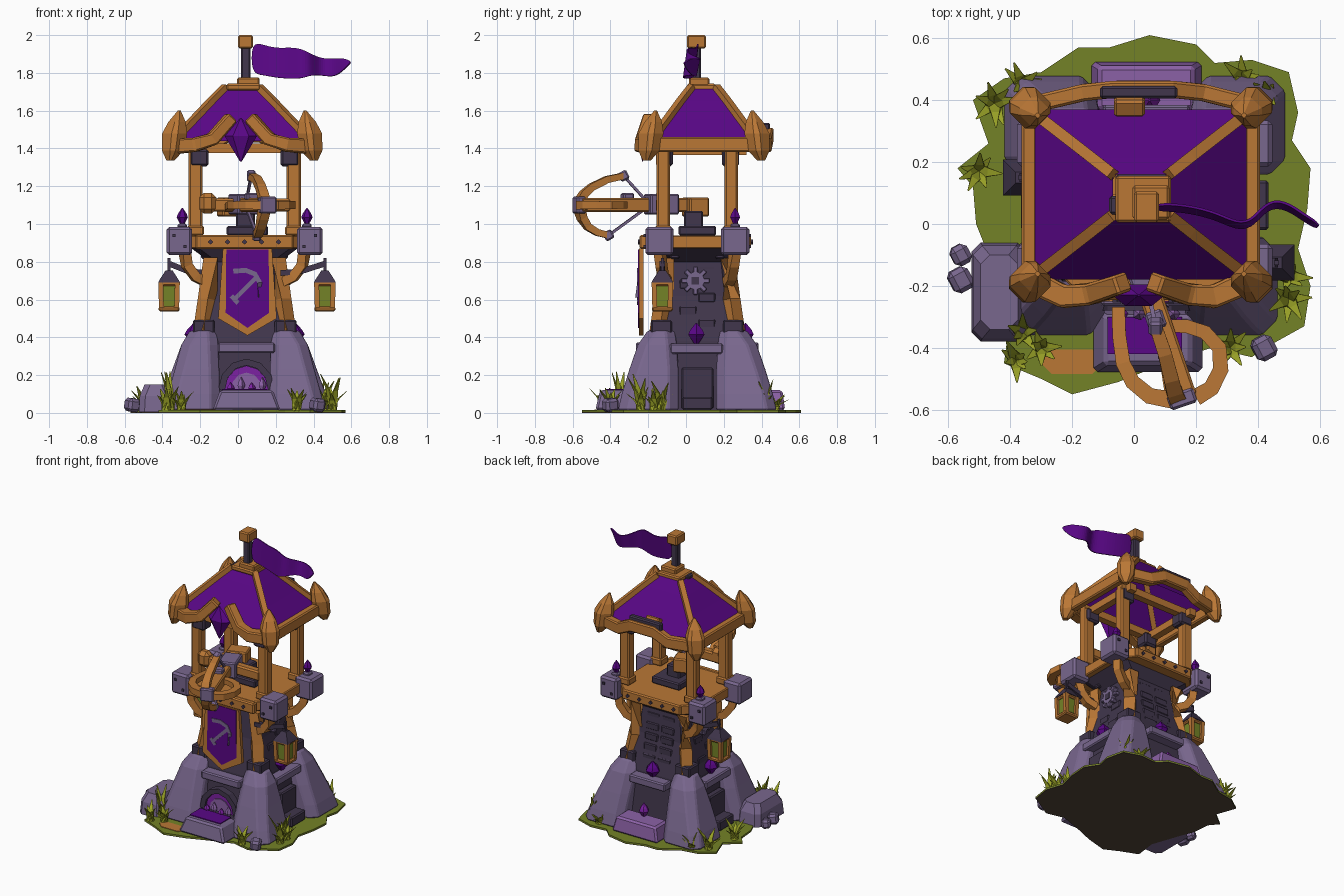
import bpy, bmesh, math, random
from mathutils import Vector, Matrix, Euler

random.seed(4)
old = bpy.data.objects.get("Cube")
if old:
    bpy.data.objects.remove(old)


def material(name, r, g, b):
    m = bpy.data.materials.new(name)
    m.use_nodes = True
    m.diffuse_color = (r, g, b, 1)
    m.node_tree.nodes["Principled BSDF"].inputs["Base Color"].default_value = (r, g, b, 1)
    return m


WOOD = material("warm wood", .49, .185, .036)
STONE = material("lilac stone", .19, .135, .27)
DARK = material("dark stone", .052, .037, .072)
PURPLE = material("royal purple", .1, .002, .24)
GLOW = material("bright violet", .2, .015, .36)
PALE = material("pale violet", .26, .12, .38)
MOSS = material("moss green", .175, .225, .02)
GRASS = material("grass green", .32, .36, .02)
SOIL = material("dark soil", .085, .06, .04)


def finish(name, bm, mat, bevel=0.0):
    bmesh.ops.recalc_face_normals(bm, faces=bm.faces[:])
    me = bpy.data.meshes.new(name)
    bm.to_mesh(me)
    bm.free()
    me.materials.append(mat)
    ob = bpy.data.objects.new(name, me)
    bpy.context.collection.objects.link(ob)
    if bevel:
        mod = ob.modifiers.new("edge wear", "BEVEL")
        mod.width, mod.segments = bevel, 1
    return ob


def skin(name, rings, mat, caps=True, bevel=0.0):
    """Join a list of equal-sized point rings into one solid."""
    bm = bmesh.new()
    vs = [[bm.verts.new(p) for p in r] for r in rings]
    n = len(vs[0])
    for a, b in zip(vs, vs[1:]):
        for i in range(n):
            bm.faces.new((a[i], a[(i + 1) % n], b[(i + 1) % n], b[i]))
    if caps:
        bm.faces.new(vs[0])
        bm.faces.new(vs[-1])
    return finish(name, bm, mat, bevel)


def rect(cx, cy, hx, hy, z, c=0.0):
    """Rectangle ring at height z, corners chamfered by c."""
    if not c:
        return [(cx + sx * hx, cy + sy * hy, z) for sx, sy in ((-1, -1), (1, -1), (1, 1), (-1, 1))]
    pts = [(-hx + c, -hy), (hx - c, -hy), (hx, -hy + c), (hx, hy - c),
           (hx - c, hy), (-hx + c, hy), (-hx, hy - c), (-hx, -hy + c)]
    return [(cx + x, cy + y, z) for x, y in pts]


def box(name, loc, size, mat, rot=(0, 0, 0), bevel=.008):
    bm = bmesh.new()
    bmesh.ops.create_cube(bm, size=1)
    mx = Matrix.Translation(loc) @ Euler(rot).to_matrix().to_4x4() @ Matrix.Diagonal((*size, 1))
    bmesh.ops.transform(bm, matrix=mx, verts=bm.verts)
    return finish(name, bm, mat, bevel)


def beam(name, path, w, h, mat, taper=1.0, bevel=0.0):
    """Sweep a w by h rectangle along a path."""
    P = [Vector(p) for p in path]
    rings = []
    for i, p in enumerate(P):
        t = (P[min(i + 1, len(P) - 1)] - P[max(i - 1, 0)]).normalized()
        s = t.cross(Vector((0, 0, 1)))
        s = s.normalized() if s.length > .1 else Vector((1, 0, 0))
        u = s.cross(t).normalized()
        k = (1 + (taper - 1) * i / (len(P) - 1)) / 2
        rings.append([p + s * w * k * a + u * h * k * b for a, b in ((-1, -1), (1, -1), (1, 1), (-1, 1))])
    return skin(name, rings, mat, bevel=bevel)


def gem(name, x, y, z, r, h, mat, sides=6, waist=.5):
    prof = ((.1, 0), (1, waist), (.75, waist + .2), (.08, 1))
    return skin(name, [[(x + r * k * math.cos(a * math.tau / sides), y + r * k * math.sin(a * math.tau / sides),
                         z + h * f) for a in range(sides)] for k, f in prof], mat)


def plate(name, pts, y, depth, mat):
    """Flat polygon facing the front."""
    return skin(name, [[(x, y, z) for x, z in pts], [(x, y + depth, z) for x, z in pts]], mat)


CORNERS = [(sx, sy) for sx in (-1, 1) for sy in (-1, 1)]
CX, CY = .035, .06

# Ground: lobed patch of moss over dark soil
outline = [(.05, .61), (.2, .58), (.26, .52), (.38, .53), (.5, .49), (.53, .36), (.51, .27), (.57, .18), (.56, .05),
           (.53, -.08), (.57, -.2), (.55, -.33), (.46, -.38), (.38, -.43), (.25, -.4), (.1, -.45), (-.05, -.51),
           (-.2, -.55), (-.3, -.5), (-.42, -.45), (-.4, -.3), (-.47, -.1), (-.51, 0), (-.52, .12), (-.57, .18),
           (-.47, .26), (-.52, .4), (-.42, .47), (-.3, .49), (-.18, .57), (-.08, .57)]
for name, z0, z1, m in (("soil_underside", 0, .004, SOIL), ("moss_ground", .004, .014, MOSS)):
    skin(name, [[(x, y, z) for x, y in outline] for z in (z0, z1)], m)
skin("dirt_patch", [rect(-.2, -.445, .1, .04, z, .035) for z in (.012, .018)], WOOD)

# Dark stone core, curving in towards the platform
core = ((.3, .28, .014), (.26, .245, .38), (.24, .225, .46), (.205, .185, .62), (.185, .165, .8), (.28, .21, .87))
skin("tower_core", [rect(CX, CY, a, b, z, .04) for a, b, z in core], DARK)
for row in range(5):
    z = .47 + row * .07
    k = .238 - row * .013
    for sx in (-1, 1):
        box("raised_brick", (CX + sx * (k - .012), CY + .05 * (-1) ** row, z), (.03, .09, .05), DARK, bevel=.006)
        box("raised_brick", (CX + .06 * sx * (-1) ** row, CY + k - .03, z), (.1, .03, .05), DARK, bevel=.006)

# Corner buttresses, timber posts and braces
for sx, sy in CORNERS:
    def at(dx, dy, z):
        return (CX + sx * dx, CY + sy * dy, z)
    out = .025 if sy > 0 else 0
    prof = ((.28 + out, .26, .15, .16, .014), (.268 + out, .25, .138, .15, .1), (.252 + out / 2, .23, .118, .13, .23),
            (.237, .212, .098, .103, .36), (.217, .19, .073, .073, .435))
    skin("corner_buttress", [rect(CX + sx * x, CY + sy * y, a, b, z, .05) for x, y, a, b, z in prof], STONE, bevel=.008)
    box("dark_plinth", at(.217, .19, .455), (.115, .11, .075), DARK)
    beam("shaft_post", [at(.22, .2, .43), at(.195, .175, .6), at(.18, .16, .82)], .075, .075, WOOD)
    beam("curved_brace", [at(.2, .16, .69), at(.26, .18, .72), at(.305, .19, .78), at(.32, .2, .87)], .05, .05, WOOD)
    box("corner_block", at(.345, .2, .91), (.135, .15, .15), STONE, bevel=.014)
    for d in (-.03, .03):
        box("block_rivet", at(.345 + d, .278, .91 + d), (.016, .012, .016), DARK, bevel=0)
    box("roof_post", at(.26, .18, 1.15), (.075, .07, .5), WOOD, bevel=.01)
    box("post_foot", at(.26, .18, .965), (.09, .09, .05), WOOD)
    box("post_capital", at(.24, .175, 1.35), (.1, .09, .09), DARK, bevel=.012)
    if sy > 0:
        gem("block_crystal", *at(.33, .2, .985), .03, .1, PURPLE)
        box("crystal_seat", at(.33, .2, .99), (.05, .05, .025), STONE)

# Platform with riveted rim
skin("platform", [rect(CX, CY, .32, .27, z, .09) for z in (.87, .94)], WOOD, bevel=.006)
box("front_rail", (CX, -.225, .905), (.52, .04, .075), WOOD)
box("back_rail", (CX, .33, .905), (.46, .03, .07), WOOD)
for i in range(5):
    for y in (-.246, .347):
        box("rail_rivet", (CX - .18 + .09 * i, y, .905), (.02, .014, .02), DARK, (0, .78, 0), 0)
for sy in (-1, 1):
    box("floor_joist", (CX, CY + sy * .12, .84), (.46, .05, .05), DARK)

# Niche dressings: lintels, ledge crystals and steps
box("front_lintel", (.045, -.225, .345), (.3, .08, .055), STONE)
box("back_lintel", (.04, .345, .345), (.28, .08, .055), STONE)
for sx in (-1, 1):
    box("side_lintel", (CX + sx * .29, .055, .34), (.08, .28, .055), STONE)
    gem("ledge_crystal", CX + sx * .268, .055, .355, .05, .12, PURPLE)
    box("side_niche_stones", (CX + sx * .3, .06, .13), (.05, .17, .22), DARK)
    box("side_sill", (CX + sx * .34, .06, .05), (.12, .16, .07), DARK)
gem("ledge_crystal", .04, .315, .355, .05, .12, PURPLE)
skin("front_step", [rect(.045, -.375, a, b, z) for a, b, z in ((.18, .105, .014), (.14, .08, .12))], STONE, bevel=.012)
box("violet_pool", (.035, -.36, .122), (.24, .12, .008), PURPLE, bevel=0)
skin("back_step", [rect(.04, .44, a, b, z) for a, b, z in ((.18, .085, .014), (.155, .07, .12))], PALE, bevel=.012)
gem("back_step_crystal", .05, .4, .1, .035, .11, GLOW)

arch = [(.045 + .115 * math.cos(a * math.pi / 6), .12 + .13 * math.sin(a * math.pi / 6)) for a in range(7)]
plate("arch_glow", arch, -.262, .06, GLOW)
beam("arch_ring", [(.045 + (x - .045) * 1.15, -.255, .12 + (z - .12) * 1.15) for x, z in arch], .05, .035, DARK)
plate("arch_light", [(.045 + (x - .045) * .72, .12 + (z - .12) * .72) for x, z in arch], -.268, .008, PALE)
for i in range(4):
    gem("niche_crystal", -.04 + .056 * i, -.29, .1, .022, .06 + .03 * (i % 2), PALE if i % 2 else GLOW, 5)

# Banner with a crossed tool emblem
plate("banner_border", [(-.08, .87), (.18, .87), (.205, .5), (.05, .41), (-.105, .5)], -.25, .025, WOOD)
plate("banner_cloth", [(-.062, .865), (.162, .865), (.165, .53), (.05, .45), (-.065, .53)], -.254, .006, PURPLE)
y = -.256
beam("emblem_handle", [(-.02, y, .6), (.1, y, .72)], .005, .022, STONE)
beam("emblem_head", [(-.025, y, .75), (.04, y, .755), (.09, y, .735), (.115, y, .69), (.11, y, .61)], .005, .026, STONE)
beam("emblem_foot", [(-.035, y, .62), (.0, y, .58)], .005, .024, STONE)

# Gear badge on each side wall
for sx in (-1, 1):
    for i in range(4):
        box("badge_arm", (CX + sx * .205, .05, .7), (.04, .025, .15), STONE, (i * math.pi / 4, 0, 0), .004)
    skin("badge_hub", [[(CX + sx * d, .05 + .05 * math.cos(a * math.tau / 8), .7 + .05 * math.sin(a * math.tau / 8))
                        for a in range(8)] for d in (.19, .228)], STONE)
    box("badge_core", (CX + sx * .225, .05, .7), (.015, .04, .04), DARK, bevel=0)

# Lanterns on iron arms
for side, lx, ly in ((-1, -.365, .15), (1, .46, -.125)):
    beam("lantern_arm", [(CX + side * .19, ly, .74), (CX + side * .3, ly, .75), (lx, ly, .79)], .03, .03, DARK)
    box("lantern_hook", (lx, ly, .78), (.015, .015, .08), DARK, bevel=0)
    skin("lantern_cap", [rect(lx, ly, a, a, z) for a, z in ((.058, .69), (.05, .705), (.018, .755))], DARK)
    box("lantern_glass", (lx, ly, .62), (.08, .08, .14), MOSS, bevel=0)
    box("lantern_base", (lx, ly, .55), (.11, .11, .028), WOOD)
    box("lantern_collar", (lx, ly, .685), (.105, .105, .025), WOOD)
    for sx, sy in CORNERS:
        beam("lantern_bar", [(lx + sx * .04, ly + sy * .04, .55), (lx + sx * .044, ly + sy * .044, .69)], .026, .026, WOOD)

# Mounted crossbow with four limbs
box("turret_base", (.05, .06, .965), (.22, .2, .05), DARK)
box("turret_neck", (.04, .04, 1.02), (.1, .1, .1), DARK)
tilt = .33
box("bow_stock", (.06, -.25, 1.1), (.075, .66, .075), WOOD, (0, 0, tilt))
box("bow_tip", (.155, -.565, 1.1), (.09, .05, .09), STONE, (0, 0, tilt))
box("bow_clamp", (.03, -.13, 1.105), (.12, .16, .11), STONE, (0, 0, tilt))
box("bow_sight", (.07, -.31, 1.145), (.06, .06, .04), STONE, (0, 0, tilt))
box("bow_butt", (-.03, .05, 1.09), (.14, .11, .1), WOOD, (0, 0, tilt))
beam("bow_cross_bar", [(-.2, -.13, 1.1), (.28, -.13, 1.1)], .06, .07, WOOD, bevel=.01)
box("bow_knob", (-.16, -.14, 1.11), (.09, .08, .11), WOOD, bevel=.025)
limbs = [[(.14, -.565, 1.12), (.13, -.54, 1.16), (.12, -.5, 1.195), (.1, -.42, 1.235), (.07, -.33, 1.255)],
         [(.14, -.565, 1.08), (.13, -.55, 1.03), (.12, -.52, .985), (.11, -.47, .955), (.1, -.41, .94)],
         [(.13, -.57, 1.1), (.05, -.555, 1.1), (-.005, -.51, 1.1), (-.035, -.45, 1.1), (-.048, -.36, 1.09), (-.05, -.27, 1.08)],
         [(.2, -.56, 1.1), (.25, -.53, 1.1), (.28, -.47, 1.1), (.275, -.4, 1.1), (.23, -.35, 1.1), (.17, -.33, 1.1), (.11, -.33, 1.1)]]
for i, path in enumerate(limbs):
    beam("bow_limb", path, .055, .045, WOOD, .75)
    if i < 2:
        box("limb_cap", path[-1], (.045, .05, .05), STONE, (.5, 0, 0))
        beam("bow_string", [path[-1], (.04, -.19, 1.1)], .014, .014, STONE)

# Roof shell with hip beams
RX, RY = .022, .095
roof = ((.36, .275, 1.44), (.25, .19, 1.555), (.16, .12, 1.65), (.09, .065, 1.72))
skin("roof_cloth", [rect(RX, RY, a, b, z) for a, b, z in roof], PURPLE, caps=False)
for sx, sy in CORNERS:
    beam("hip_beam", [(RX + sx * a, RY + sy * b, z + .006) for a, b, z in roof], .036, .032, WOOD)
    x, yy = RX + sx * .345, RY + sy * .268
    rings = ((.02, .035, 1.335), (.058, .022, 1.39), (.066, .012, 1.48), (.046, 0, 1.54), (.008, -.012, 1.6))
    skin("corner_finial", [rect(x + sx * d, yy + sy * d, r, r, z, r * .75) for r, d, z in rings], WOOD)

# Eaves: straight sides, bowed back, split and raised front
for sx in (-1, 1):
    ex = RX + sx * .36
    beam("side_eave", [(ex, -.17, 1.42), (ex, .37, 1.42)], .05, .08, WOOD, bevel=.008)
    beam("front_eave", [(ex, -.18, 1.41), (.015 + sx * .24, -.235, 1.42), (.015 + sx * .15, -.225, 1.45),
                        (.015 + sx * .05, -.19, 1.565)], .08, .08, WOOD, .8, .008)
    beam("inner_tie", [(RX + sx * .25, -.14, 1.39), (RX + sx * .25, .32, 1.39)], .05, .05, WOOD)
beam("back_eave", [(-.33, .385, 1.42), (-.16, .425, 1.42), (-.06, .435, 1.47), (.12, .435, 1.47), (.22, .425, 1.42),
                   (.38, .385, 1.42)], .055, .08, WOOD, bevel=.008)
box("back_eave_plate", (.015, .425, 1.5), (.25, .04, .07), DARK)
box("back_eave_peg", (-.015, .38, 1.52), (.1, .06, .04), WOOD, (.5, 0, 0))
for yy in (-.12, .25):
    beam("cross_tie", [(-.28, yy, 1.4), (.33, yy, 1.4)], .05, .05, WOOD)
skin("front_gem", [[(.015 + .085 * k * math.cos(a * math.tau / 6), -.23 + .04 * k * math.sin(a * math.tau / 6), z)
                    for a in range(6)] for k, z in ((.05, 1.33), (1, 1.465), (.05, 1.56))], PURPLE)

# Spire and pennant
box("spire_collar", (.03, .08, 1.725), (.18, .15, .035), WOOD)
box("spire_block", (.055, .07, 1.75), (.12, .11, .05), WOOD)
box("spire_pin", (-.04, .06, 1.72), (.08, .06, .03), DARK)
box("flag_pole", (.04, .055, 1.85), (.05, .05, .2), DARK)
box("pole_cap", (.04, .055, 1.965), (.08, .1, .07), WOOD)
cloth = [(.07, .06, 1.965, 1.795), (.13, .06, 1.95, 1.79), (.2, .05, 1.93, 1.775), (.27, .03, 1.935, 1.77), (.33, 0, 1.93, 1.77),
         (.38, .005, 1.905, 1.785), (.42, .055, 1.885, 1.79), (.46, .075, 1.875, 1.785), (.51, .055, 1.875, 1.78),
         (.55, .025, 1.88, 1.81), (.595, 0, 1.865, 1.855)]
bm = bmesh.new()
edge = [[bm.verts.new((x, yy, a)), bm.verts.new((x, yy - .02, b))] for x, yy, a, b in cloth]
for p, q in zip(edge, edge[1:]):
    bm.faces.new((p[0], q[0], q[1], p[1]))
flag = finish("pennant", bm, PURPLE)
flag.modifiers.new("soft folds", "SUBSURF").levels = 2
flag.modifiers.new("cloth", "SOLIDIFY").thickness = .008

# Loose boulders
skin("boulder", [rect(-.435, -.22, a, b, z, .03) for a, b, z in ((.09, .16, .004), (.085, .15, .09), (.06, .12, .15))], STONE)
for x, yy, s in ((-.56, -.18, .07), (-.56, -.1, .06), (.42, -.4, .07)):
    box("small_rock", (x, yy, s * .6), (s, s * 1.1, s), STONE, (.1, .1, .5), .015)

# Grass tufts of broad blades
tufts = ((-.38, -.44, .12), (-.3, -.4, .1), (.31, -.4, .16), (.5, -.24, .18), (.5, -.17, .12), (.43, .42, .15), (.35, .47, .1),
         (-.45, .39, .13), (-.36, .45, .12), (-.5, .17, .13), (-.36, -.35, .2), (.45, -.13, .18))
for x, yy, h in tufts:
    for k in range(7):
        a = k * math.tau / 7 + random.uniform(-.3, .3)
        r = random.uniform(.03, .08)
        hh = h * random.uniform(.5, 1.1)
        d = Vector((math.cos(a), math.sin(a), 0))
        root = Vector((x, yy, .012))
        beam("grass_blade", [root, root + d * r * .4 + Vector((0, 0, hh * .6)), root + d * r + Vector((0, 0, hh))],
             .05, .012, GRASS, .1)
